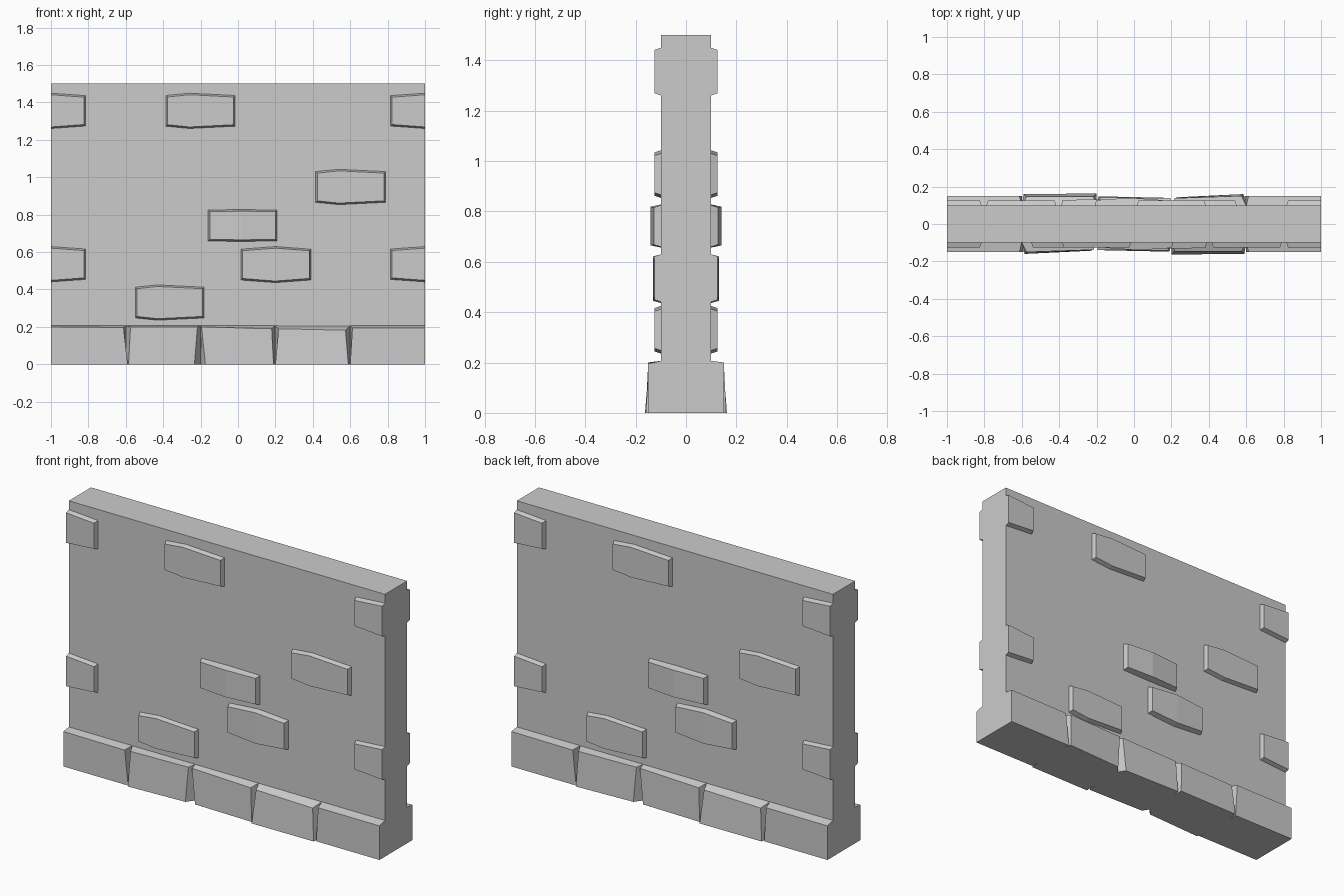
import bpy
import bmesh
from math import pi
from mathutils import Matrix

if "Cube" in bpy.data.objects:
    bpy.data.objects.remove(bpy.data.objects["Cube"], do_unlink=True)

stone = bpy.data.materials.new("grey stone")
stone.use_nodes = True
GREY = (0.6, 0.6, 0.6, 1)
stone.diffuse_color = GREY
stone.node_tree.nodes["Principled BSDF"].inputs["Base Color"].default_value = GREY

HALF = 0.1  # half the wall thickness


def add_object(name, bm):
    bmesh.ops.recalc_face_normals(bm, faces=bm.faces)
    mesh = bpy.data.meshes.new(name)
    bm.to_mesh(mesh)
    bm.free()
    mesh.materials.append(stone)
    obj = bpy.data.objects.new(name, mesh)
    bpy.context.collection.objects.link(obj)
    return obj


def block(name, base, face):
    """Loft base columns to face columns, on the front and turned onto the back.
    A column is (x, bottom z, top z, depth at bottom, depth at top)."""
    for side, angle in (("front", 0), ("back", pi)):
        bm = bmesh.new()

        def rows(cols):
            return [(bm.verts.new((x, -d0, lo)), bm.verts.new((x, -d1, hi)))
                    for x, lo, hi, d0, d1 in cols]

        inner, outer = rows(base), rows(face)
        for i in range(len(base) - 1):
            (a, b), (c, d) = inner[i], inner[i + 1]
            (e, f), (g, h) = outer[i], outer[i + 1]
            for quad in ((e, g, h, f), (a, c, d, b), (a, c, g, e), (b, d, h, f)):
                bm.faces.new(quad)
        for i in (0, -1):
            bm.faces.new((inner[i][0], inner[i][1], outer[i][1], outer[i][0]))
        bm.transform(Matrix.Rotation(angle, 4, "Z"))
        add_object(f"{side}_{name}", bm)


def brick(name, cols, bevel=0.009):
    """Raised brick with sloping sides; sides at the wall ends stay flush.
    A column is (x, bottom z, top z, depth)."""
    middle = (cols[0][0] + cols[-1][0]) / 2
    base, face = [], []
    for i, (x, lo, hi, depth) in enumerate(cols):
        base.append((x, lo, hi, HALF - 0.002, HALF - 0.002))
        shift = 0
        if i in (0, len(cols) - 1) and abs(x) < 1:
            shift = bevel if x < middle else -bevel
        face.append((x + shift, lo + bevel, hi - bevel, depth, depth))
    block(name, base, face)


# Wall slab
bm = bmesh.new()
bmesh.ops.create_cube(bm, size=1, matrix=Matrix.Translation((0, 0, 0.75))
                      @ Matrix.Diagonal((2, 2 * HALF, 1.5, 1)))
add_object("wall", bm)

# Scattered bricks: left x, peak x, right x, middle z, end depth, peak depth, peak rise
bricks = {
    "upper_brick": (-0.385, -0.26, -0.015, 1.355, 0.125, 0.125, 0.012),
    "right_brick": (0.415, 0.54, 0.79, 0.948, 0.125, 0.125, 0.012),
    "centre_brick": (-0.16, 0.02, 0.21, 0.742, 0.128, 0.14, 0.003),
    "lower_brick": (0.015, 0.2, 0.39, 0.533, 0.128, 0.132, 0.014),
    "left_brick": (-0.55, -0.43, -0.18, 0.33, 0.125, 0.125, 0.012),
}
for name, (x0, xm, x1, z, end, mid, rise) in bricks.items():
    h = 0.083
    brick(name, [(x0, z - h, z + h, end),
                 (xm, z - h - rise, z + h + rise, mid),
                 (x1, z - h, z + h, end)])

# Half bricks cut off at the wall ends
for row, z in (("upper", 1.355), ("lower", 0.535)):
    edge, tip = (z - 0.095, z + 0.095, 0.125), (z - 0.082, z + 0.082, 0.125)
    brick(f"{row}_left_end_brick", [(0.815, *tip), (1, *edge)])
    brick(f"{row}_right_end_brick", [(-1, *edge), (-0.815, *tip)])

# Footing stones, each a left and a right column of the outer face
footing = [
    ((-1, 0, 0.2, 0.15, 0.15), (-0.59, 0, 0.197, 0.15, 0.15), -0.612),
    ((-0.585, 0, 0.2, 0.16, 0.15), (-0.233, 0, 0.2, 0.143, 0.138), -0.217),
    ((-0.174, 0, 0.2, 0.14, 0.138), (0.19, 0, 0.19, 0.148, 0.142), 0.18),
    ((0.2, 0, 0.19, 0.163, 0.147), (0.59, 0, 0.182, 0.16, 0.147), 0.575),
    ((0.6, 0, 0.195, 0.15, 0.15), (1, 0, 0.195, 0.15, 0.15), 1),
]
top_left = [-1, -0.575, -0.195, 0.217, 0.612]
joints = [-1, -0.6, -0.2, 0.2, 0.6, 1]


def footing_stone(name, left, right, tl, tr, x0, x1):
    """Footing block whose side edges lean from the ground to the top."""
    base = [(x, 0, 0.207, HALF - 0.002, HALF - 0.002) for x in (x0, x1)]
    block(name, base, [left, right])
    for side, sign in (("front", 1), ("back", -1)):
        mesh = bpy.data.objects[f"{side}_{name}"].data
        for v in mesh.vertices:
            if v.co.z > 0.1 and abs(v.co.y) > HALF:
                v.co.x = sign * (tl if v.co.x * sign < (x0 + x1) / 2 else tr)


for i, (left, right, top_right) in enumerate(footing):
    footing_stone(f"footing_stone_{i + 1}", left, right, top_left[i], top_right,
                  joints[i], joints[i + 1])
